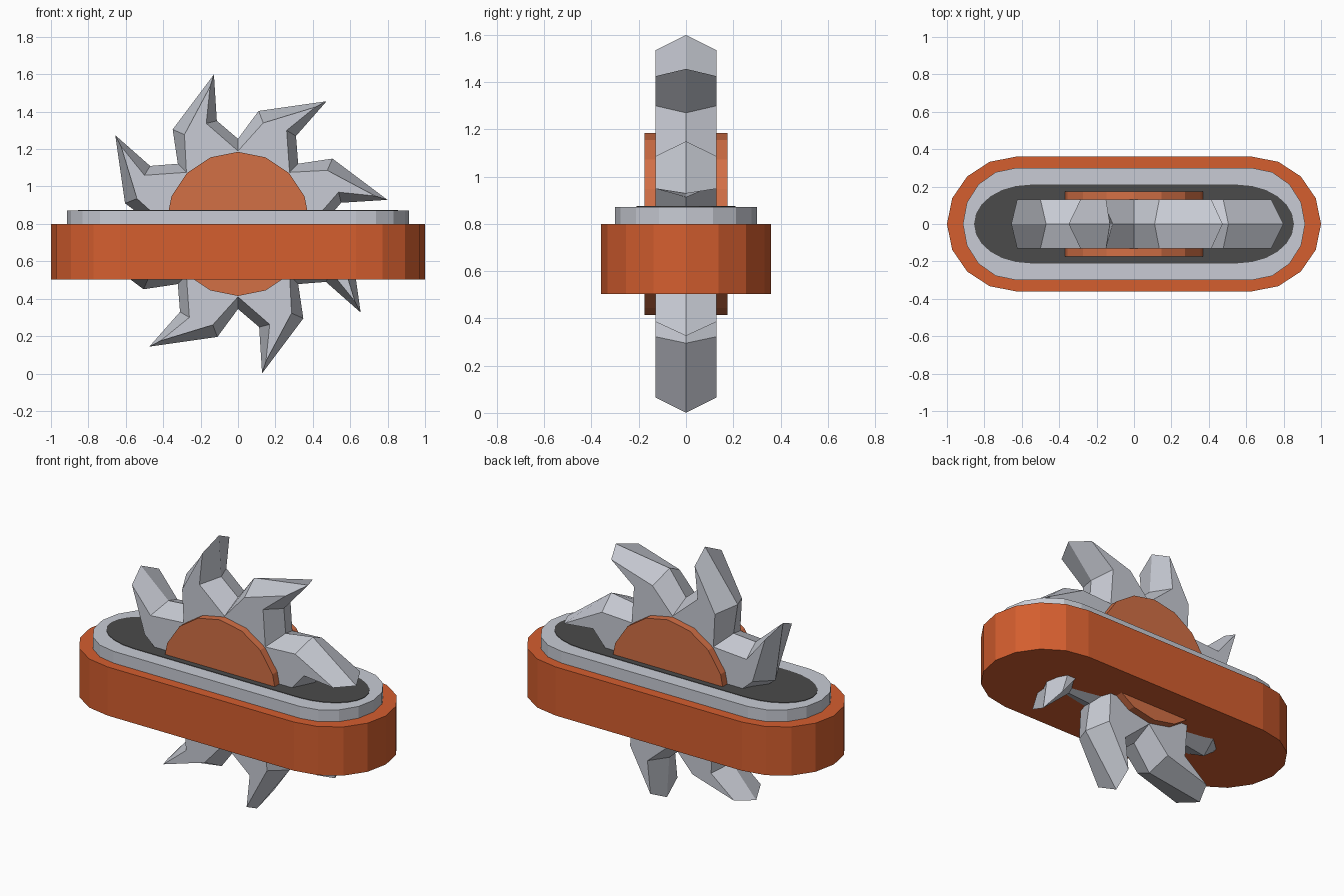
import bpy, bmesh, math

if "Cube" in bpy.data.objects:
    bpy.data.objects.remove(bpy.data.objects["Cube"])


def material(name, color):
    m = bpy.data.materials.new(name)
    m.diffuse_color = (*color, 1)
    m.use_nodes = True
    m.node_tree.nodes["Principled BSDF"].inputs["Base Color"].default_value = m.diffuse_color
    return m


ORANGE = material("orange", (0.66, 0.112, 0.028))
LIGHT_ORANGE = material("light orange", (0.65, 0.16, 0.06))
STEEL = material("steel grey", (0.58, 0.60, 0.66))
DARK = material("dark grey", (0.07, 0.07, 0.07))


def finish(name, bm, mat):
    bmesh.ops.recalc_face_normals(bm, faces=bm.faces[:])
    me = bpy.data.meshes.new(name)
    bm.to_mesh(me)
    bm.free()
    me.materials.append(mat)
    ob = bpy.data.objects.new(name, me)
    bpy.context.collection.objects.link(ob)
    return ob


def stadium(name, straight, end, half_width, z0, z1, mat, steps=8):
    """Long slab with elliptical ends."""
    pts = []
    for side in (1, -1):
        for i in range(steps + 1):
            a = -math.pi / 2 + math.pi * i / steps
            pts.append((side * (straight + end * math.cos(a)),
                        side * half_width * math.sin(a)))
    bm = bmesh.new()
    face = bm.faces.new([bm.verts.new((x, y, z0)) for x, y in pts])
    ext = bmesh.ops.extrude_face_region(bm, geom=[face], use_keep_orig=True)
    for v in ext["geom"]:
        if isinstance(v, bmesh.types.BMVert):
            v.co.z = z1
    return finish(name, bm, mat)


# Housing, rim and dark slot plate
stadium("housing", 0.63, 0.37, 0.36, 0.503, 0.80, ORANGE)
stadium("rim", 0.63, 0.285, 0.30, 0.79, 0.872, STEEL)
stadium("slot_plate", 0.555, 0.30, 0.21, 0.868, 0.875, DARK, 12)

# Saw blade: one tooth profile repeated eight times, ridge along the middle
CENTER_Z, HALF = 0.80, 0.13
ridge = [(0, 0.455), (0.11, 0.604), (0.474, 0.656), (0.31, 0.47)]
flank = [(0, 0.39), (0.135, 0.54), (0.414, 0.625), (0.26, 0.50)]


def ring(bm, profile, y):
    out = []
    for k in range(8):
        c, s = math.cos(k * math.pi / 4), math.sin(k * math.pi / 4)
        for x, z in profile:
            out.append(bm.verts.new((x * c + z * s, y, CENTER_Z + z * c - x * s)))
    return out


bm = bmesh.new()
loops = [ring(bm, flank, -HALF), ring(bm, ridge, 0), ring(bm, flank, HALF)]
n = len(loops[0])
for a, b in zip(loops, loops[1:]):
    for i in range(n):
        j = (i + 1) % n
        bm.faces.new((a[i], a[j], b[j], b[i]))
for loop in (loops[0], loops[2]):
    # flat tooth sides and the octagon they stand on
    for k in range(8):
        bm.faces.new([loop[(4 * k + i) % n] for i in range(5)])
    bm.faces.new(loop[::4])
finish("saw_blade", bm, STEEL)

# Hub disc through the blade
bpy.ops.mesh.primitive_cylinder_add(vertices=16, radius=0.385, depth=0.35,
                                    location=(0, 0, CENTER_Z),
                                    rotation=(math.pi / 2, 0, 0))
hub = bpy.context.object
hub.name = "hub_disc"
hub.data.materials.append(LIGHT_ORANGE)
